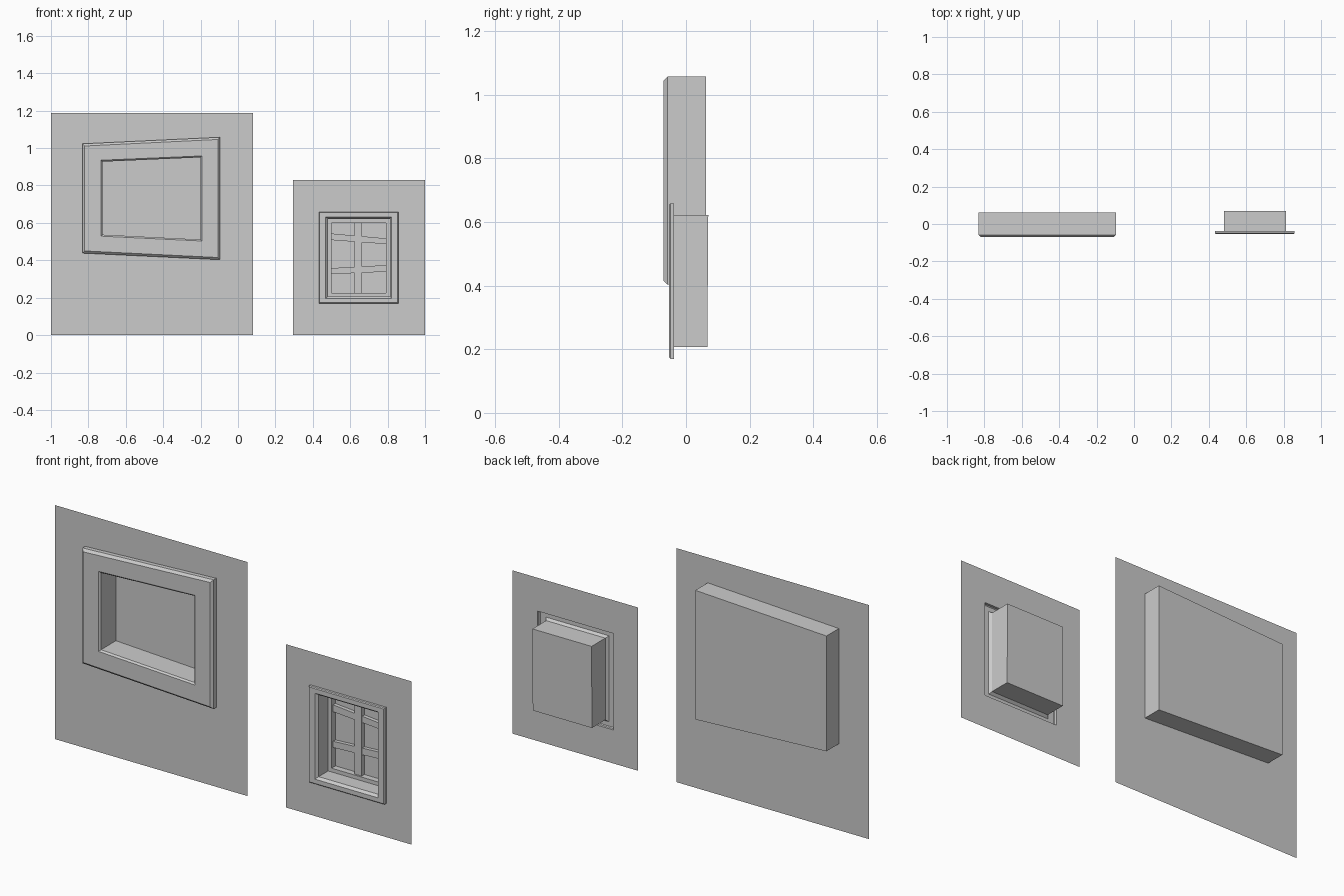
import bpy

if "Cube" in bpy.data.objects:
    bpy.data.objects.remove(bpy.data.objects["Cube"])

WALL_Y = -0.037


def quad(x0, x1, left, right=None):
    """Corners (x, z) of an opening whose left and right heights may differ."""
    right = right or left
    return [(x0, left[0]), (x1, right[0]), (x1, right[1]), (x0, left[1])]


def inset(q, d):
    signs = [(1, 1), (-1, 1), (-1, -1), (1, -1)]
    return [(x + d * sx, z + d * sz) for (x, z), (sx, sz) in zip(q, signs)]


def loft(name, loops, cap_first=False, cap_last=False, closed=False):
    """Join successive four-sided loops (outline, y) into a surface."""
    verts = []
    for q, y in loops:
        ys = y if isinstance(y, (list, tuple)) else [y] * 4
        verts += [(x, yy, z) for (x, z), yy in zip(q, ys)]
    n = len(loops)
    faces = []
    for i in range(n if closed else n - 1):
        a, b = 4 * i, 4 * ((i + 1) % n)
        for k in range(4):
            m = (k + 1) % 4
            faces.append((a + k, a + m, b + m, b + k))
    if cap_first:
        faces.append((3, 2, 1, 0))
    if cap_last:
        faces.append(tuple(range(4 * n - 4, 4 * n)))
    mesh = bpy.data.meshes.new(name)
    mesh.from_pydata(verts, [], faces)
    ob = bpy.data.objects.new(name, mesh)
    bpy.context.collection.objects.link(ob)
    return ob


# Large flared window: thick boxed frame with chamfered edges and deep recess
outer = quad(-0.832, -0.096, (0.438, 1.023), (0.403, 1.058))
inner = quad(-0.733, -0.1925, (0.529, 0.935), (0.503, 0.958))
loft("large_wall", [(quad(-1.0, 0.08, (0, 1.187)), WALL_Y), (outer, WALL_Y)])
loft("large_window_frame", [
    (outer, 0.0625),
    (outer, -0.058),
    (inset(outer, 0.012), -0.07),
    (inner, -0.07),
    (inset(inner, 0.008), -0.062),
    (inset(inner, 0.008), 0.057),
], cap_first=True, cap_last=True)

# Small window: raised trim shell running back into a recessed box
trim = quad(0.432, 0.858, (0.17, 0.659))
lip = quad(0.468, 0.822, (0.196, 0.632))
box = quad(0.481, 0.813, (0.207, 0.622))
glass_y = (0.067, 0.067, 0.07, 0.07)
loft("small_wall", [(quad(0.294, 1.0, (0, 0.828)), WALL_Y), (trim, WALL_Y)])
loft("small_window_shell", [
    (trim, WALL_Y),
    (trim, -0.049),
    (inset(trim, 0.004), -0.053),
    (lip, -0.053),
    (box, -0.04),
    (box, glass_y),
], cap_last=True)

# Sash around the small window glass
opening = quad(0.50, 0.79, (0.226, 0.60))
loft("small_sash", [(box, 0.036), (opening, 0.036), (opening, 0.067)])

# Glazing bars, the horizontal ones deliberately crooked
bars = {
    "upright_bar": quad(0.623, 0.663, (0.226, 0.60)),
    "upper_bar": quad(0.50, 0.79, (0.508, 0.543), (0.487, 0.517)),
    "lower_bar": quad(0.50, 0.79, (0.326, 0.358), (0.339, 0.374)),
}
for name, q in bars.items():
    front = 0.045 if name == "upright_bar" else 0.048
    loft(name, [(q, 0.067), (q, front)], cap_last=True)
